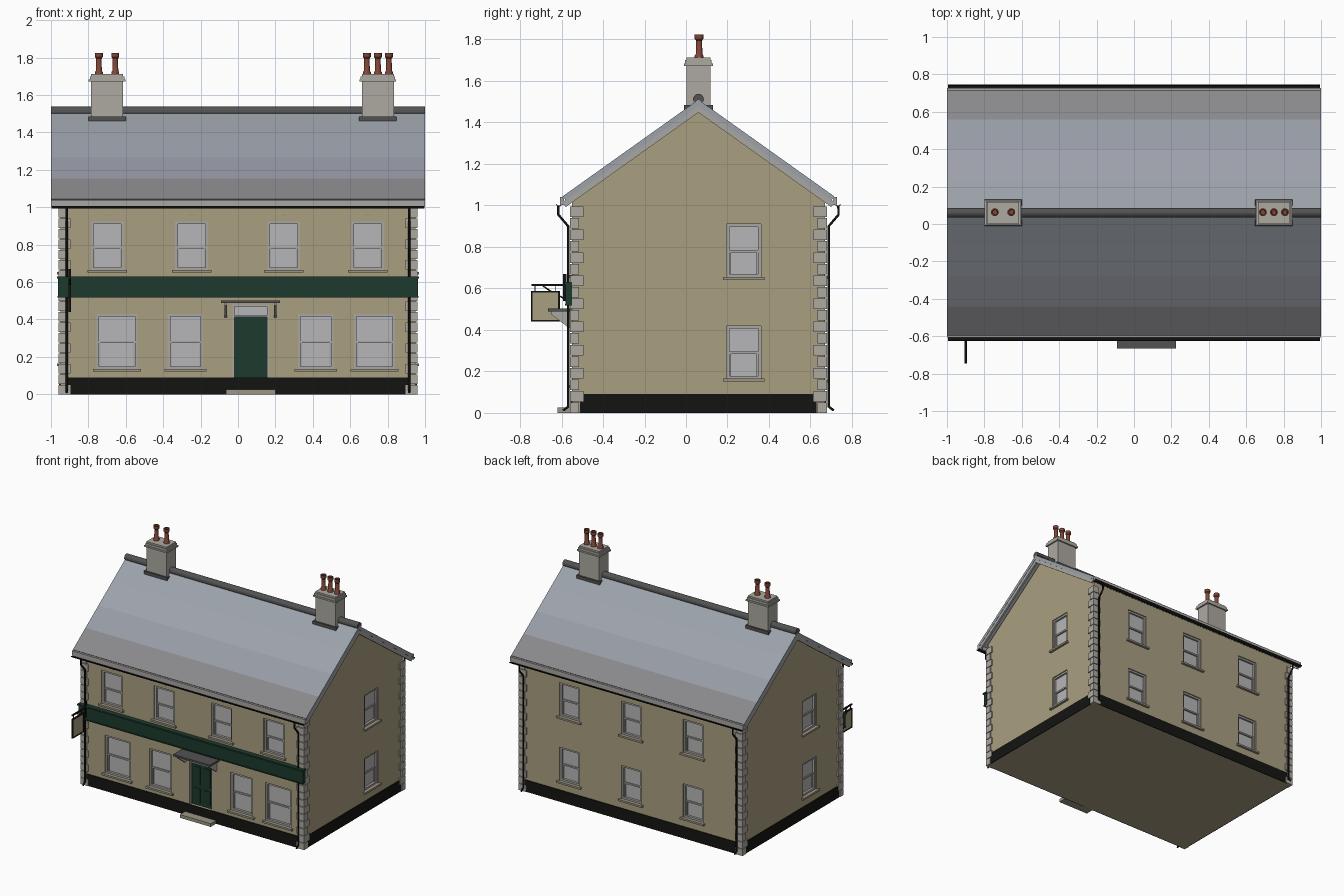
import bpy, bmesh, math
from mathutils import Matrix, Vector

if "Cube" in bpy.data.objects:
    bpy.data.objects.remove(bpy.data.objects["Cube"])

YC = 0.06      # ridge line / centre of the house in y
SL = 0.712     # roof slope


def mat(name, r, g, b):
    m = bpy.data.materials.new(name)
    m.diffuse_color = (r, g, b, 1)
    m.use_nodes = True
    m.node_tree.nodes["Principled BSDF"].inputs["Base Color"].default_value = m.diffuse_color
    return m


WALL = mat("render_tan", .40, .345, .22)
STONE = mat("stone", .42, .40, .36)
TRIM = mat("trim_grey", .40, .39, .37)
SILL = mat("sill_stone", .33, .30, .23)
GLASS = mat("glass", .47, .47, .48)
SLATES = [mat("slate_%d" % i, *c) for i, c in enumerate(
    [(.33, .36, .40), (.34, .36, .41), (.31, .33, .38), (.25, .25, .265)])]
DARK = mat("dark_grey", .085, .085, .085)
BLACK = mat("black", .007, .007, .006)
GREEN = mat("green", .012, .042, .026)
CLAY = mat("clay", .22, .062, .037)


def make(name, bm, m):
    bmesh.ops.recalc_face_normals(bm, faces=bm.faces)
    me = bpy.data.meshes.new(name)
    bm.to_mesh(me)
    bm.free()
    if m:
        me.materials.append(m)
    ob = bpy.data.objects.new(name, me)
    bpy.context.collection.objects.link(ob)
    return ob


def boxes(name, items, m, M=Matrix()):
    """items: (x0, x1, y0, y1, z0, z1)"""
    bm = bmesh.new()
    for x0, x1, y0, y1, z0, z1 in items:
        T = Matrix.Translation(((x0 + x1) / 2, (y0 + y1) / 2, (z0 + z1) / 2))
        S = Matrix.Diagonal((x1 - x0, y1 - y0, z1 - z0, 1))
        bmesh.ops.create_cube(bm, size=1, matrix=M @ T @ S)
    return make(name, bm, m)


def prism(name, prof, spans, m):
    """Extrude a (y, z) profile along x over each span"""
    bm = bmesh.new()
    for x0, x1 in spans:
        a = [bm.verts.new((x0, y, z)) for y, z in prof]
        b = [bm.verts.new((x1, y, z)) for y, z in prof]
        bm.faces.new(a)
        bm.faces.new(b[::-1])
        for i in range(len(a)):
            j = (i + 1) % len(a)
            bm.faces.new((a[i], a[j], b[j], b[i]))
    return make(name, bm, m)


def tube(name, pts, r, m):
    cu = bpy.data.curves.new(name, 'CURVE')
    cu.dimensions = '3D'
    cu.bevel_depth, cu.bevel_resolution, cu.use_fill_caps = r, 1, True
    sp = cu.splines.new('POLY')
    sp.points.add(len(pts) - 1)
    for p, q in zip(sp.points, pts):
        p.co = (*q, 1)
    cu.materials.append(m)
    ob = bpy.data.objects.new(name, cu)
    bpy.context.collection.objects.link(ob)
    return ob


def chevron(ds, top, bottom, dbot):
    """Closed gable-shaped band, ds = distances from the ridge, outermost first"""
    up = [(YC - d, top - d * SL) for d in ds] + [(YC + d, top - d * SL) for d in ds[-2::-1]]
    return up + [(YC + dbot, bottom - dbot * SL), (YC, bottom), (YC - dbot, bottom - dbot * SL)]


# Walls: one gabled block
W, HY = 0.95, 0.61
eave = 1.465 - HY * SL
walls = prism("walls", [(YC - HY, 0), (YC + HY, 0), (YC + HY, eave), (YC, 1.465), (YC - HY, eave)],
              [(-W, W)], WALL)

# Openings: wall frame matrix (local -y is outward), centre, width, sill z, head z, rail z
front = Matrix.Translation((0, YC - HY, 0))
back = Matrix.Translation((0, YC + HY, 0)) @ Matrix.Rotation(math.pi, 4, 'Z')
right = Matrix.Translation((W, 0, 0)) @ Matrix.Rotation(math.pi / 2, 4, 'Z')
left = Matrix.Translation((-W, 0, 0)) @ Matrix.Rotation(-math.pi / 2, 4, 'Z')
wins = [(front, c, .175, .665, .925, .785) for c in (-.698, -.248, .244, .693)]
wins += [(front, c, w, .135, .43, .28) for c, w in ((-.647, .22), (-.281, .19), (.416, .19), (.73, .22))]
wins += [(back, c, .17, z, z + .26, z + .125) for c in (-.53, 0, .53) for z in (.16, .66)]
for M, c in ((right, .278), (left, .158)):
    wins += [(M, c, .165, z, z + .255, z + .125) for z in (.165, .655)]

# Cut the recesses for windows and door
DOOR = (-.03, .165, .09, .48)
bm = bmesh.new()
cuts = [(M, c - w / 2, c + w / 2, z0, z1) for M, c, w, z0, z1, _ in wins] + [(front, *DOOR)]
for M, x0, x1, z0, z1 in cuts:
    bmesh.ops.create_cube(bm, size=1, matrix=M @ Matrix.Translation(((x0 + x1) / 2, 0, (z0 + z1) / 2))
                          @ Matrix.Diagonal((x1 - x0, .07, z1 - z0, 1)))
cutter = make("opening_cutter", bm, None)
cutter.hide_render = True
mod = walls.modifiers.new("openings", 'BOOLEAN')
mod.object, mod.operation, mod.solver = cutter, 'DIFFERENCE', 'EXACT'
bpy.context.view_layer.objects.active = walls
bpy.ops.object.modifier_apply(modifier=mod.name)
bpy.data.objects.remove(cutter)

# Sash windows
for M, c, w, z0, z1, zr in wins:
    a, b, t = c - w / 2, c + w / 2, .014
    frame = [(a, a + t, .008, .034, z0, z1), (b - t, b, .008, .034, z0, z1),
             (a + t, b - t, .008, .034, z1 - t, z1), (a + t, b - t, .008, .034, z0, z0 + t),
             (a + t, b - t, .014, .034, zr - .006, zr + .006)]
    s = .007
    frame += [(a + t, a + t + s, .018, .034, z0 + t, zr), (b - t - s, b - t, .018, .034, z0 + t, zr)]
    boxes("window_frame", frame, TRIM, M)
    boxes("window_pane", [(a + t, b - t, .022, .034, zr, z1 - t),
                          (a + t, b - t, .026, .034, z0 + t, zr)], GLASS, M)
    boxes("window_sill", [(a - .018, b + .018, -.018, .034, z0 - .014, z0)], SILL, M)

# Door, transom light, step and canopy
x0, x1, z0, z1 = DOOR
boxes("door_frame", [(x0, x0 + .01, .004, .034, z0, z1), (x1 - .01, x1, .004, .034, z0, z1),
                     (x0, x1, .004, .034, z1 - .01, z1), (x0, x1, .004, .034, .412, .422)], TRIM, front)
boxes("door", [(x0 + .01, x1 - .01, .018, .034, z0, .412)]
      + [(x, x + .055, .013, .02, z, z + h) for x in (-.003, .083) for z, h in ((.11, .11), (.25, .14))],
      GREEN, front)
boxes("transom_light", [(x0 + .01, x1 - .01, .022, .034, .422, z1 - .01)], GLASS, front)
boxes("door_step", [(-.065, .2, -.62, -.55, 0, .025)], SILL)
boxes("door_canopy", [(-.09, .225, -.665, -.55, .488, .502)], DARK)
prism("canopy_brackets", [(-.55, .488), (-.65, .488), (-.65, .475), (-.565, .41), (-.55, .41)],
      [(-.072, -.058), (.193, .207)], TRIM)

# Plinth strips between the quoins
boxes("plinth", [(-.91, .91, -.556, -.55, 0, .09), (-.91, .91, .67, .676, 0, .09),
                 (-.956, -.95, -.51, .63, 0, .09), (.95, .956, -.51, .63, 0, .09)], BLACK)

# Quoins: alternating long and short blocks on each corner
q, n = [], 18
h = 1.0 / n
for sx in (-1, 1):
    for sy in (-1, 1):
        for i in range(n):
            lx, ly = (.05, .065) if i % 2 else (.065, .045)
            xs = sorted((sx * .96, sx * (.96 - lx)))
            ys = sorted((YC + sy * .62, YC + sy * (.62 - ly)))
            q.append((*xs, *ys, i * h, (i + 1) * h - .005))
boxes("quoins", q, STONE)

# Roof slab with tonal slate bands, verge boards, ridge, fascias
roof = prism("roof", chevron([.655, .5, .34, .17, 0], 1.51, 1.48, .64), [(-1, 1)], SLATES[0])
for m in SLATES[1:]:
    roof.data.materials.append(m)
for p in roof.data.polygons:
    if p.normal.z > .3:
        d = abs(p.center.y - YC)
        p.material_index = sum(d > k for k in (.17, .34, .5))
prism("verge_boards", chevron([.655, 0], 1.482, 1.448, .64), [(-.998, -.984), (.984, .998)], TRIM)
ridge = [(YC + .026 * math.cos(a), 1.512 + .026 * math.sin(a))
         for a in [math.pi * (i / 10 * 1.3 - .15) for i in range(11)]]
prism("ridge_tiles", ridge, [(-1, 1)], DARK)
boxes("fascia_boards", [(-1, 1, YC - .668, YC - .648, 1.003, 1.04),
                        (-1, 1, YC + .648, YC + .668, 1.003, 1.04)], TRIM)

# Gutters and downpipes on both long sides
arc = [math.pi + math.pi * i / 8 for i in range(9)]
for s in (-1, 1):
    g = [(YC + s * (.672 + r * math.cos(a)), 1.008 + r * math.sin(a))
         for r, seq in ((.014, arc), (.010, arc[::-1])) for a in seq]
    prism("gutter", g, [(-.995, .995)], BLACK)
    for x in (-.915, .915):
        path = [(.675, 1.0), (.675, .955), (.628, .90), (.628, .03), (.652, .012)]
        tube("downpipe", [(x, YC + s * d, z) for d, z in path], .007, BLACK)

# Shop-front band with small cornice
boxes("sign_band", [(-.962, .962, -.58, -.55, .52, .618), (-.967, .967, -.588, -.55, .618, .63),
                    (-.964, .964, -.584, -.55, .518, .526)], GREEN)
boxes("wall_vents", [(c - .015, c + .015, -.556, -.548, .955, .962) for c in (-.698, -.248, .244, .693)], SILL)

# Hanging sign on an iron bracket
X = -.90
boxes("sign_bracket", [(X - .005, X + .005, -.745, -.57, .612, .622), (X - .006, X + .006, -.592, -.575, .54, .67),
                       (X - .002, X + .002, -.73, -.726, .58, .615), (X - .002, X + .002, -.632, -.628, .58, .615)], BLACK)
tube("bracket_brace", [(X, -.69, .612), (X, -.65, .585), (X, -.585, .55)], .004, BLACK)
boxes("hanging_sign_frame", [(X - .007, X + .007, -.747, -.739, .44, .588), (X - .007, X + .007, -.616, -.608, .44, .588),
                             (X - .007, X + .007, -.739, -.616, .44, .447), (X - .007, X + .007, -.739, -.616, .581, .588)], BLACK)
boxes("hanging_sign_board", [(X - .004, X + .004, -.739, -.616, .447, .581)], WALL)


# Chimneys with clay pots
def pot(x, y):
    prof = [(.021, 1.70), (.021, 1.722), (.016, 1.73), (.0145, 1.795), (.021, 1.803),
            (.021, 1.825), (.014, 1.825), (.012, 1.77), (0, 1.77)]
    bm = bmesh.new()
    vs = [bm.verts.new((x + r, y, z)) for r, z in prof]
    es = [bm.edges.new(e) for e in zip(vs, vs[1:])]
    bmesh.ops.spin(bm, geom=vs + es, cent=(x, y, 0), axis=(0, 0, 1), angle=2 * math.pi, steps=16)
    bmesh.ops.remove_doubles(bm, verts=bm.verts, dist=1e-5)
    ob = make("chimney_pot", bm, CLAY)
    bpy.ops.object.select_all(action='DESELECT')
    ob.select_set(True)
    bpy.context.view_layer.objects.active = ob
    bpy.ops.object.shade_smooth_by_angle(angle=math.radians(35))


for cx, pots in ((-.70, (-.044, .044)), (.748, (-.059, 0, .059))):
    def ring(dx, dy, z0, z1):
        return (cx - dx, cx + dx, YC - dy, YC + dy, z0, z1)
    boxes("chimney", [ring(.086, .058, 1.40, 1.70), ring(.098, .069, 1.672, 1.684),
                      ring(.092, .064, 1.684, 1.70), ring(.086, .058, 1.70, 1.712)], STONE)
    boxes("chimney_flashing", [ring(.1, .07, 1.43, 1.484)], DARK)
    for dx in pots:
        pot(cx + dx, YC + .003)
